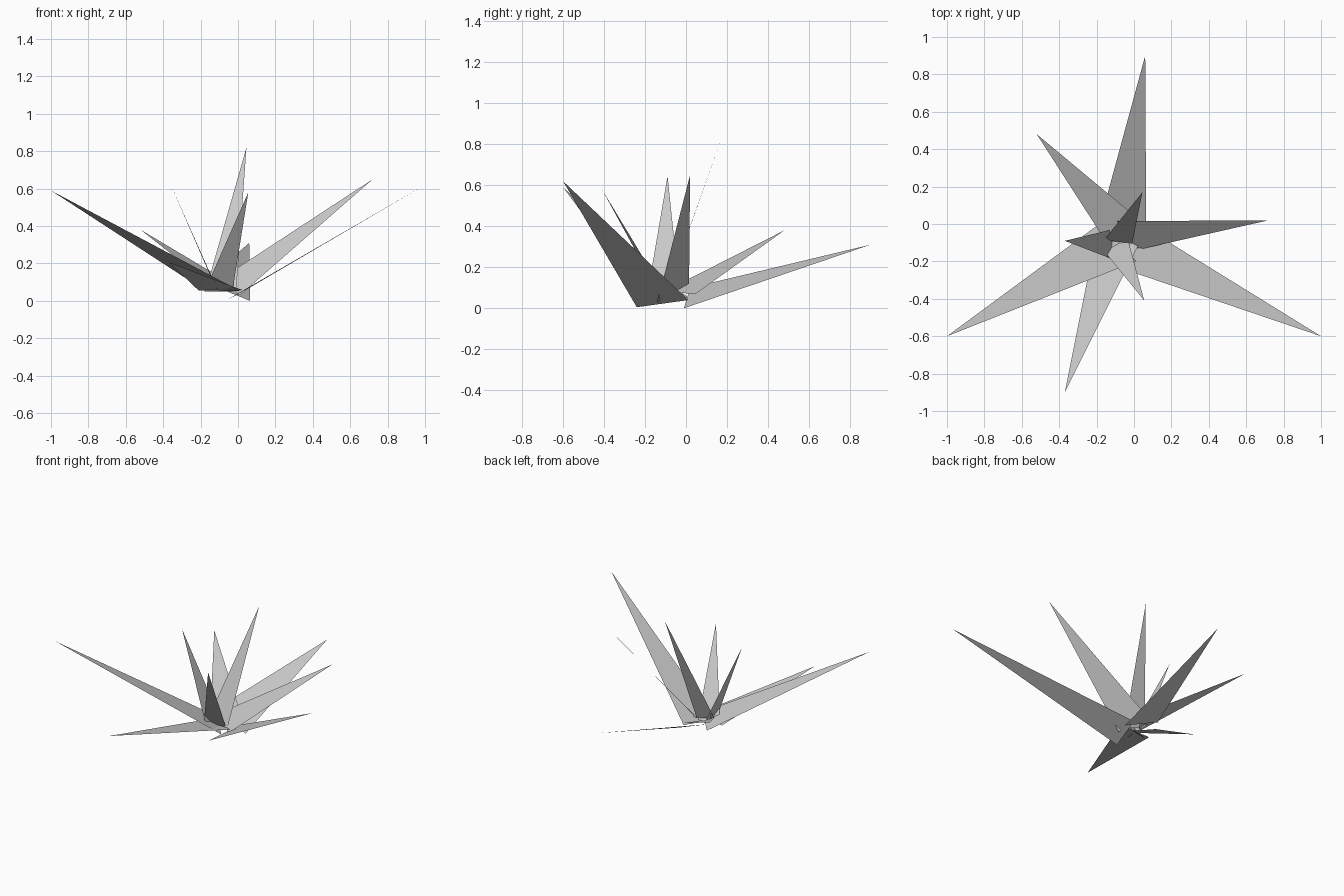
import bpy
import bmesh
from mathutils import Vector

cube = bpy.data.objects.get("Cube")
if cube:
    bpy.data.objects.remove(cube, do_unlink=True)

# One flat grey for every blade
grey = bpy.data.materials.new("pale_grey")
grey.use_nodes = True
colour = (0.6, 0.6, 0.6, 1)
grey.diffuse_color = colour
grey.node_tree.nodes["Principled BSDF"].inputs["Base Color"].default_value = colour


def add_blade(name, tip, base_a, base_b):
    """A paper-thin pointed blade whose face looks upward."""
    bm = bmesh.new()
    face = bm.faces.new([bm.verts.new(Vector(p)) for p in (tip, base_a, base_b)])
    face.normal_update()
    if face.normal.z < 0:
        face.normal_flip()
    mesh = bpy.data.meshes.new(name)
    bm.to_mesh(mesh)
    bm.free()
    mesh.materials.append(grey)
    blade = bpy.data.objects.new(name, mesh)
    bpy.context.scene.collection.objects.link(blade)


# Long outer blades, fanned around the root
add_blade("back_blade", (.06, .9, .31), (.065, -.01, 0), (-.18, .02, .1))
add_blade("back_right_blade", (-.52, .48, .38), (0, .047, .07), (-.14, -.11, .08))
add_blade("front_left_blade", (1, -.6, .62), (-.06, -.24, .005), (.01, .012, .04))
add_blade("front_right_blade", (-1, -.6, .59), (-.17, .012, .05), (.01, -.2, .053))
add_blade("front_blade", (-.37, -.9, .207), (-.21, -.1, .055), (.03, -.1, .055))

# Steeper inner blades
add_blade("left_blade", (.72, .02, .65), (.01, -.14, .03), (-.09, .015, .12))
add_blade("inner_front_blade", (.055, -.41, .58), (-.18, -.12, .05), (-.03, -.09, .05))
add_blade("inner_back_blade", (.045, .17, .82), (-.16, -.085, .1), (-.01, -.105, .05))
add_blade("inner_right_blade", (-.37, -.09, .645), (-.11, -.19, .06), (-.12, -.03, .07))
